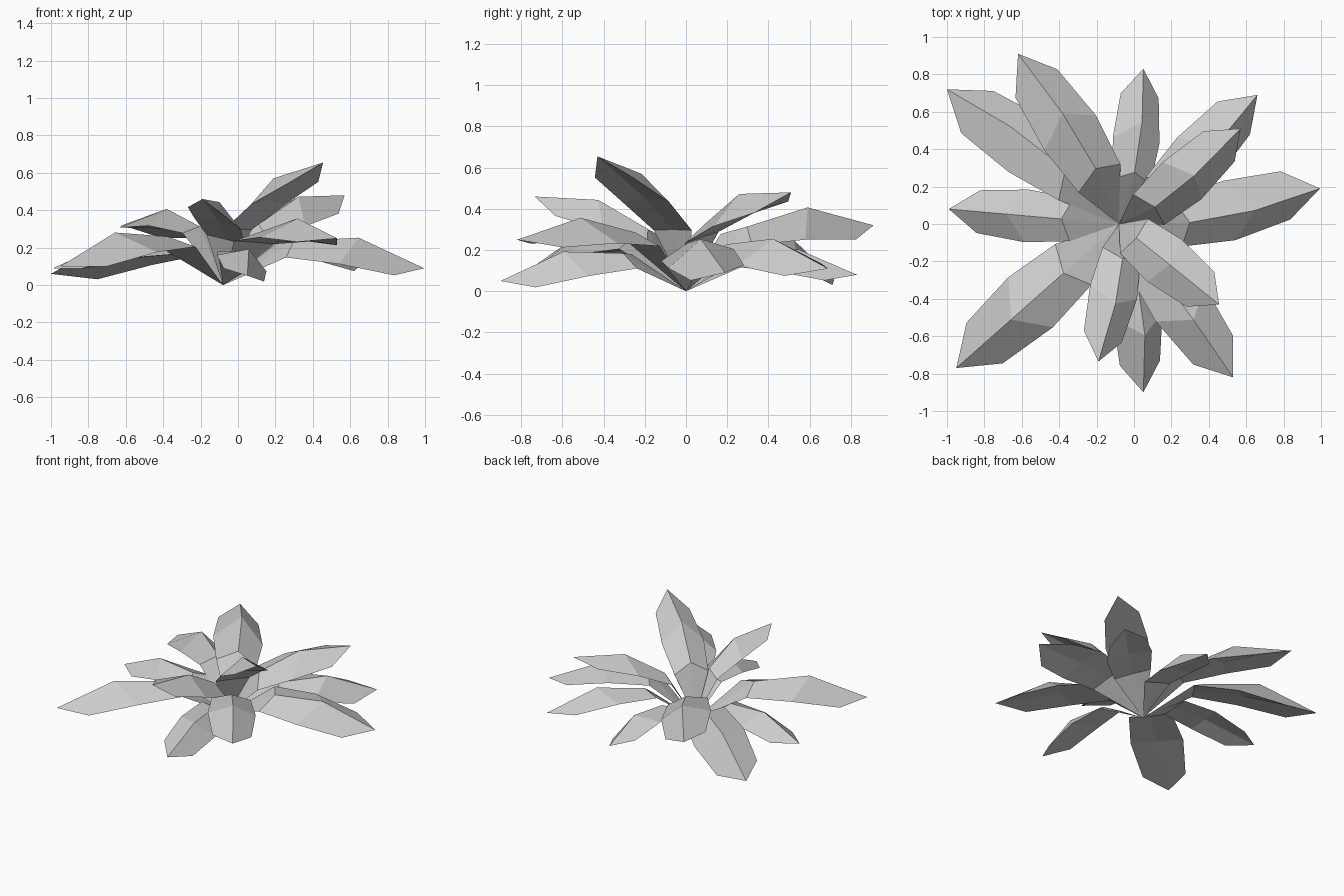
import bpy, bmesh, math
from mathutils import Matrix, Vector

cube = bpy.data.objects.get("Cube")
if cube:
    bpy.data.objects.remove(cube, do_unlink=True)

mat = bpy.data.materials.new("leaf_grey")
mat.use_nodes = True
GREY = (0.6, 0.6, 0.6, 1)
mat.diffuse_color = GREY
mat.node_tree.nodes["Principled BSDF"].inputs["Base Color"].default_value = GREY

# One arched leaf lying along +x: ridge (x, z), underside (x, z), margin (x, width, z)
RIDGE = [(0.365, 0.213), (0.70, 0.215)]
UNDERSIDE = [(0.305, 0.168), (0.59, 0.14)]
MARGIN = [(0.30, 0.13, 0.168), (0.57, 0.16, 0.128), (0.86, 0.13, 0.045)]
TIP = (1.04, 0.036)
BASE = Vector((-0.08, 0, 0))


def build_leaf(name, tip, roll):
    """Place a solid leaf so that it runs from the base to the tip."""
    span = Vector(tip) - BASE
    chord = Vector((TIP[0], 0, TIP[1]))
    azimuth = math.atan2(span.y, span.x)
    pitch = math.atan2(span.z, span.xy.length)
    rest = math.atan2(chord.z, chord.x)
    place = (Matrix.Translation(BASE) @ Matrix.Rotation(azimuth, 4, 'Z')
             @ Matrix.Rotation(-pitch, 4, 'Y')
             @ Matrix.Rotation(math.radians(roll), 4, 'X')
             @ Matrix.Rotation(rest, 4, 'Y')
             @ Matrix.Scale(span.length / chord.length, 4))
    bm = bmesh.new()
    root = bm.verts.new((0, 0, 0))
    end = bm.verts.new(chord)
    spines = [[bm.verts.new((x, 0, z)) for x, z in row] for row in (RIDGE, UNDERSIDE)]
    for side in (1, -1):
        edge = [bm.verts.new((x, side * w, z)) for x, w, z in MARGIN]
        for spine in spines:
            bm.faces.new([root, spine[0], edge[0]])
            bm.faces.new([spine[0], spine[1], edge[1], edge[0]])
            bm.faces.new([spine[1], end, edge[2], edge[1]])
    bmesh.ops.recalc_face_normals(bm, faces=bm.faces)
    bm.transform(place)
    mesh = bpy.data.meshes.new(name)
    bm.to_mesh(mesh)
    bm.free()
    mesh.materials.append(mat)
    bpy.context.collection.objects.link(bpy.data.objects.new(name, mesh))


# Leaf tips around the rosette, with the roll of each leaf in degrees
LEAVES = {
    "leaf_left": ((0.995, 0.19, 0.09), 16),
    "leaf_back_left_low": ((0.66, 0.69, 0.11), 14),
    "leaf_back_left_high": ((0.57, 0.51, 0.48), 15),
    "leaf_back": ((0.05, 0.83, 0.08), 14),
    "leaf_back_right_high": ((-0.62, 0.91, 0.32), 12),
    "leaf_back_right_low": ((-1.0, 0.72, 0.06), 14),
    "leaf_right": ((-0.99, 0.08, 0.09), 0),
    "leaf_front_right_low": ((-0.95, -0.77, 0.10), 0),
    "leaf_front_right_high": ((-0.19, -0.735, 0.46), -16),
    "leaf_front": ((0.05, -0.90, 0.05), -18),
    "leaf_front_left_low": ((0.53, -0.82, 0.25), -4),
    "leaf_front_left_high": ((0.455, -0.43, 0.655), 0),
}
for leaf_name, (leaf_tip, leaf_roll) in LEAVES.items():
    build_leaf(leaf_name, leaf_tip, leaf_roll)
